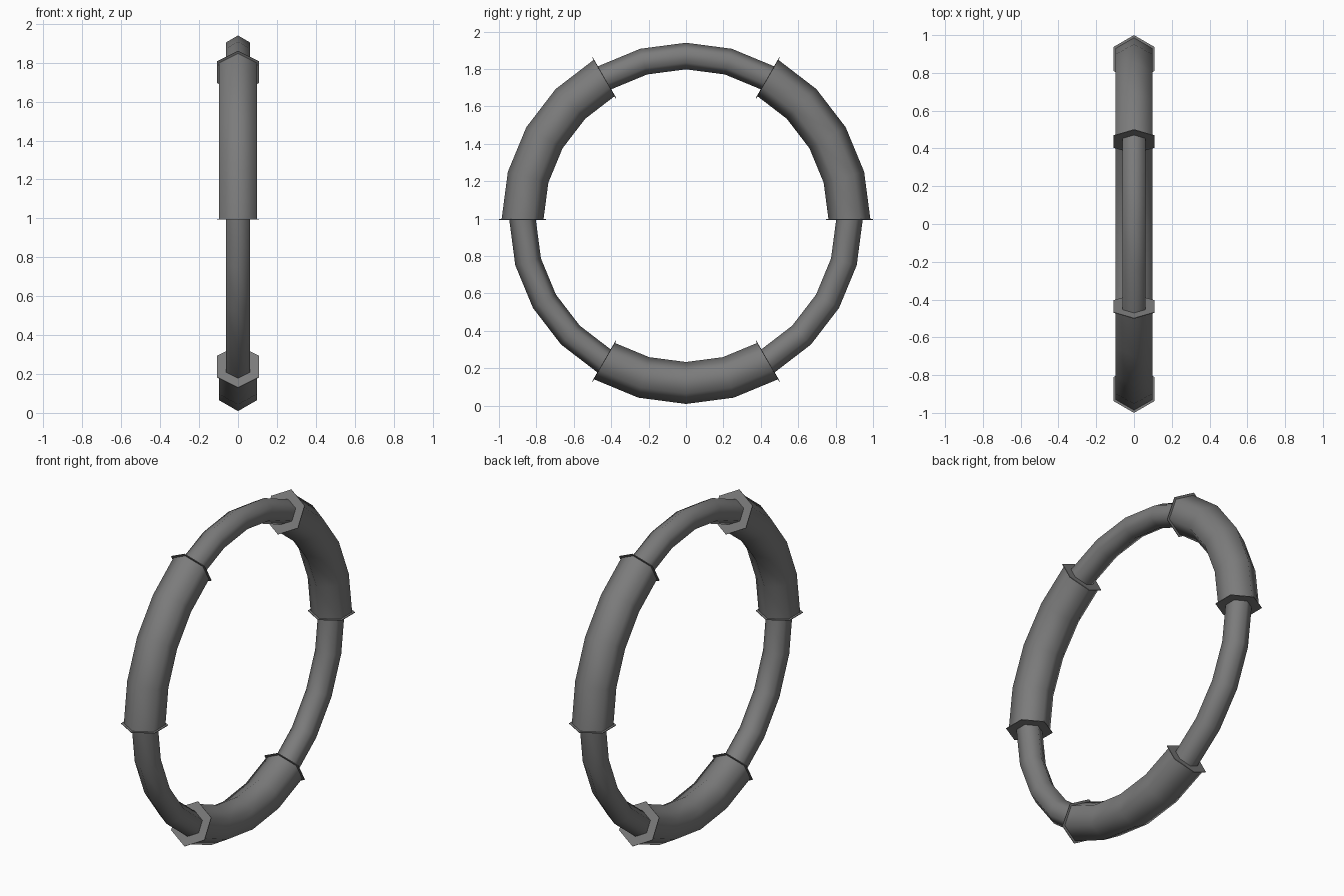
import bpy, bmesh, math

cube = bpy.data.objects.get("Cube")
if cube:
    bpy.data.objects.remove(cube, do_unlink=True)

RING_R, CENTRE_Z, SIDES = 0.874, 0.995, 6
THIN, THICK, COLLAR = 0.071, 0.112, 0.126

grey = bpy.data.materials.new("dark grey metal")
colour = (0.2, 0.2, 0.2, 1)
grey.diffuse_color = colour
grey.use_nodes = True
grey.node_tree.nodes["Principled BSDF"].inputs["Base Color"].default_value = colour


def hexagon(bm, tube_r, angle, shift=0.0):
    """Hexagonal section on the ring at an angle, one corner pointing outward."""
    loop = []
    for i in range(SIDES):
        t = math.tau * i / SIDES
        r = RING_R + tube_r * math.cos(t)
        y = r * math.cos(angle) - shift * math.sin(angle)
        z = r * math.sin(angle) + shift * math.cos(angle)
        loop.append(bm.verts.new((tube_r * math.sin(t), y, CENTRE_Z + z)))
    return loop


def bridge(bm, loops):
    for a, b in zip(loops, loops[1:]):
        for i in range(SIDES):
            j = (i + 1) % SIDES
            bm.faces.new((a[i], a[j], b[j], b[i]))


def finish(bm, name, smooth):
    bmesh.ops.recalc_face_normals(bm, faces=bm.faces)
    mesh = bpy.data.meshes.new(name)
    bm.to_mesh(mesh)
    bm.free()
    mesh.materials.append(grey)
    for p in mesh.polygons:
        p.use_smooth = smooth
    obj = bpy.data.objects.new(name, mesh)
    bpy.context.collection.objects.link(obj)


def tube(name, tube_r, start):
    """Sixty degree arc in four straight segments."""
    bm = bmesh.new()
    bridge(bm, [hexagon(bm, tube_r, math.radians(start + 15 * k)) for k in range(5)])
    finish(bm, name, True)


def collar(name, degrees):
    """Thin hexagonal washer closing the end of a sleeve."""
    bm = bmesh.new()
    a, h = math.radians(degrees), 0.002
    loops = [hexagon(bm, r, a, s) for r, s in
             ((THIN, -h), (COLLAR, -h), (COLLAR, h), (THIN, h))]
    bridge(bm, loops + loops[:1])
    finish(bm, name, False)


# Alternate thick sleeves and thin rods, with a collar at every joint
for n in range(6):
    start = 60 * n
    if n % 2 == 0:
        tube(f"thick_sleeve_{n // 2 + 1}", THICK, start)
    else:
        tube(f"thin_rod_{n // 2 + 1}", THIN, start)
    collar(f"collar_{n + 1}", start)
